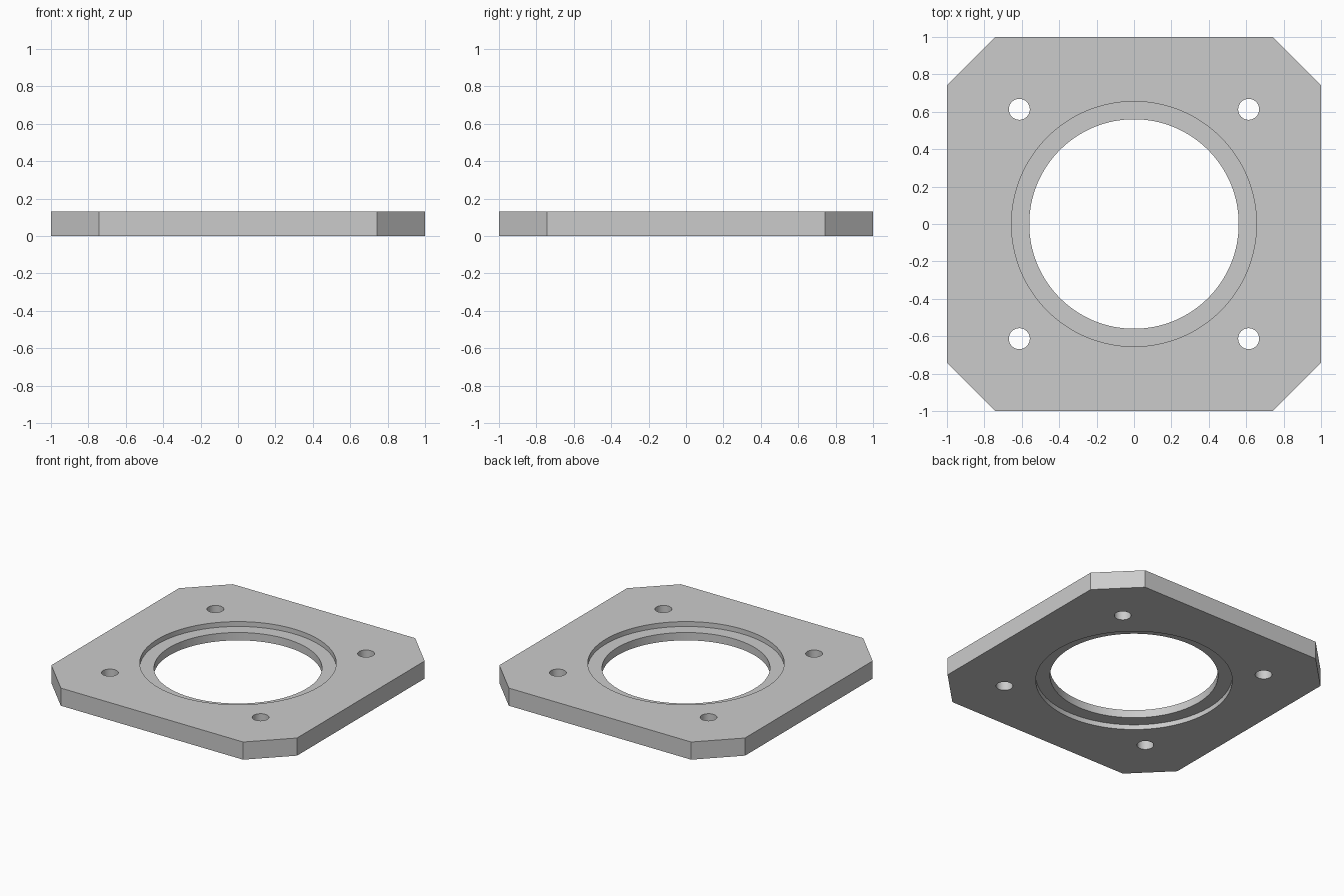
import bpy
import bmesh
import math

cube = bpy.data.objects.get("Cube")
if cube:
    bpy.data.objects.remove(cube, do_unlink=True)

HALF, THICK, CORNER = 1.0, 0.13, 0.742
BORE_R, RECESS_R, RECESS_DEPTH = 0.56, 0.655, 0.036
BOLT_R, BOLT_POS = 0.056, 0.613

steel = bpy.data.materials.new("grey_metal")
steel.use_nodes = True
grey = (0.6, 0.6, 0.6, 1)
steel.diffuse_color = grey
steel.node_tree.nodes["Principled BSDF"].inputs["Base Color"].default_value = grey


def prism(name, outline, z0, z1):
    """Extrude a flat outline from z0 to z1."""
    bm = bmesh.new()
    face = bm.faces.new([bm.verts.new((x, y, z0)) for x, y in outline])
    top = bmesh.ops.extrude_face_region(bm, geom=[face])["geom"]
    verts = [v for v in top if isinstance(v, bmesh.types.BMVert)]
    bmesh.ops.translate(bm, verts=verts, vec=(0, 0, z1 - z0))
    bmesh.ops.recalc_face_normals(bm, faces=bm.faces)
    mesh = bpy.data.meshes.new(name)
    bm.to_mesh(mesh)
    bm.free()
    mesh.materials.append(steel)
    obj = bpy.data.objects.new(name, mesh)
    bpy.context.collection.objects.link(obj)
    return obj


def circle(radius, sides, cx=0, cy=0):
    steps = [math.tau * i / sides for i in range(sides)]
    return [(cx + radius * math.cos(a), cy + radius * math.sin(a)) for a in steps]


# Square plate with cut corners
octagon = []
for x, y in ((HALF, CORNER), (CORNER, HALF)):
    octagon += [(x, y), (-y, x), (-x, -y), (y, -x)]
octagon.sort(key=lambda p: math.atan2(p[1], p[0]))
plate = prism("flange_plate", octagon, 0, THICK)

# Through bore, recesses on both sides and four bolt holes
ring = circle(RECESS_R, 128)
cutters = [
    prism("bore_cutter", circle(BORE_R, 128), -0.1, THICK + 0.1),
    prism("top_recess_cutter", ring, THICK - RECESS_DEPTH, THICK + 0.1),
    prism("bottom_recess_cutter", ring, -0.1, RECESS_DEPTH),
]
for sx in (-1, 1):
    for sy in (-1, 1):
        hole = circle(BOLT_R, 48, sx * BOLT_POS, sy * BOLT_POS)
        cutters.append(prism("bolt_hole_cutter", hole, -0.1, THICK + 0.1))

bpy.ops.object.select_all(action="DESELECT")
plate.select_set(True)
bpy.context.view_layer.objects.active = plate
for cutter in cutters:
    cutter.hide_render = True
    mod = plate.modifiers.new("cut", "BOOLEAN")
    mod.operation = "DIFFERENCE"
    mod.solver = "EXACT"
    mod.object = cutter
    bpy.ops.object.modifier_apply(modifier=mod.name)
    bpy.data.objects.remove(cutter, do_unlink=True)

bpy.ops.object.shade_smooth_by_angle(angle=math.radians(30))
